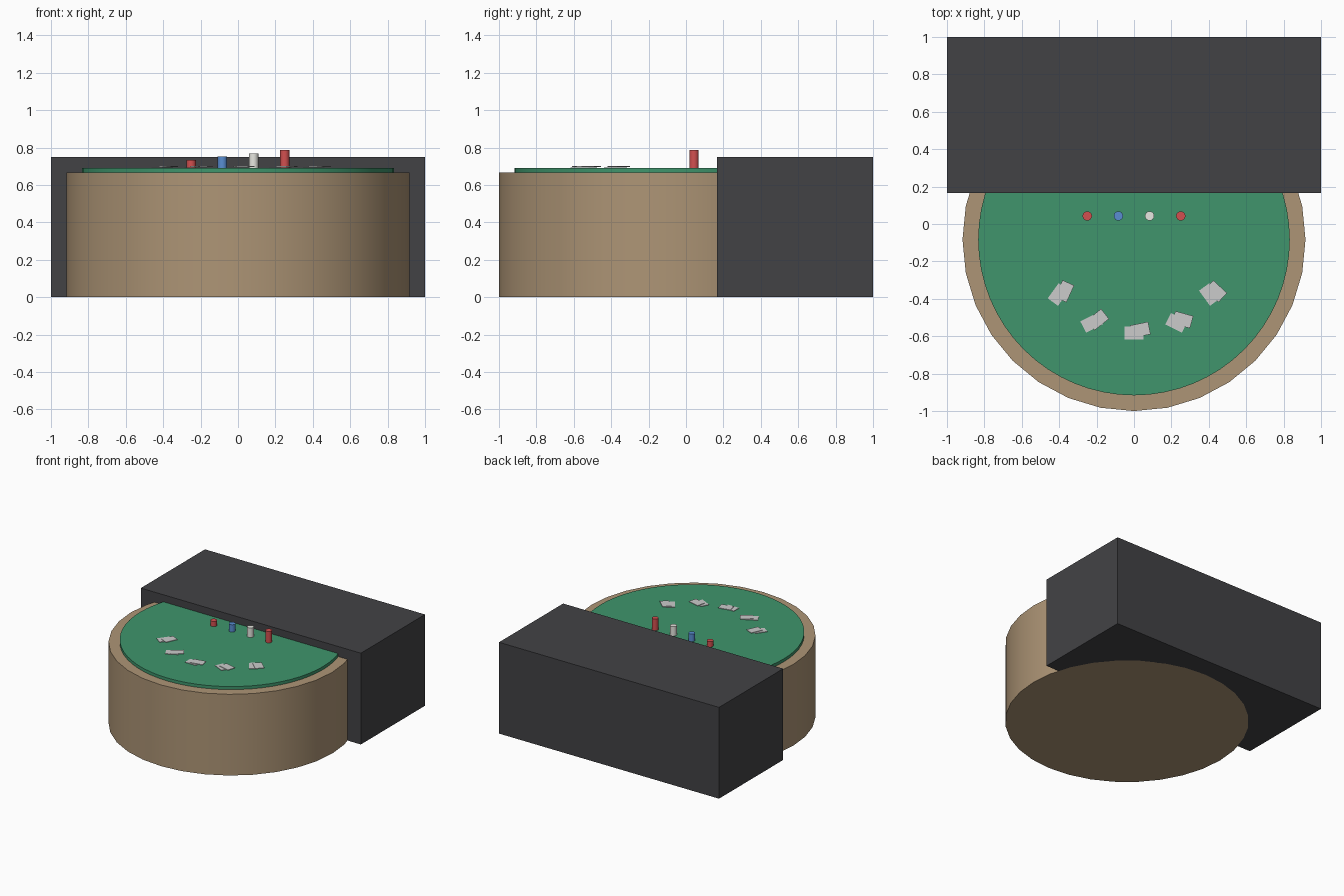
import bpy
from math import cos, sin, pi, radians

if "Cube" in bpy.data.objects:
    bpy.data.objects.remove(bpy.data.objects["Cube"])

CENTRE_Y = -0.083      # centre of the round table
TABLE_TOP = 0.667
FELT_TOP = 0.692


def material(name, rgb):
    m = bpy.data.materials.new(name)
    m.diffuse_color = (*rgb, 1)
    m.use_nodes = True
    m.node_tree.nodes["Principled BSDF"].inputs["Base Color"].default_value = m.diffuse_color
    return m


def finish(obj, name, mat):
    obj.name = name
    if mat:
        obj.data.materials.append(mat)
    return obj


def cylinder(name, x, y, z0, z1, radius, sides, mat):
    bpy.ops.mesh.primitive_cylinder_add(vertices=sides, radius=radius, depth=z1 - z0,
                                        location=(x, y, (z0 + z1) / 2))
    bpy.ops.object.shade_smooth_by_angle(angle=radians(40))
    return finish(bpy.context.object, name, mat)


def box(name, centre, size, mat=None, turn=0):
    bpy.ops.mesh.primitive_cube_add(size=1, location=centre, rotation=(0, 0, turn))
    obj = bpy.context.object
    obj.scale = size
    bpy.ops.object.transform_apply(location=False, rotation=False, scale=True)
    return finish(obj, name, mat)


wood = material("wood", (0.42, 0.30, 0.18))
green = material("green_felt", (0.05, 0.30, 0.15))
dark = material("dark_grey", (0.055, 0.055, 0.06))
red = material("red", (0.65, 0.08, 0.08))
blue = material("blue", (0.10, 0.27, 0.65))
white = material("white", (0.8, 0.8, 0.75))

# Round table body and felt playing surface
cylinder("table_body", 0, CENTRE_Y, 0, TABLE_TOP, 0.917, 32, wood)
cylinder("felt_top", 0, CENTRE_Y, TABLE_TOP, FELT_TOP, 0.833, 64, green)

# Dealer counter across the back
box("dealer_counter", (0, 0.583, 0.375), (2, 0.833, 0.75), dark)

# Chip stacks, each taller than the last
for i, mat in enumerate((red, blue, white, red)):
    cylinder(f"chip_stack_{i + 1}", -0.25 + i / 6, 0.043, FELT_TOP,
             0.735 + i * 0.0172, 0.025, 16, mat)

# Five hands of two overlapping cards on an arc
for i in range(5):
    a = (i - 2) * 0.15 * pi
    x, y = 0.5 * sin(a), CENTRE_Y - 0.5 * cos(a)
    for k in range(2):
        box(f"card_{i + 1}_{k + 1}",
            (x + k * 0.033, y + k * 0.017, 0.6945 + k * 0.0042),
            (0.10, 0.068, 0.004), None, -a + k * 0.2)
